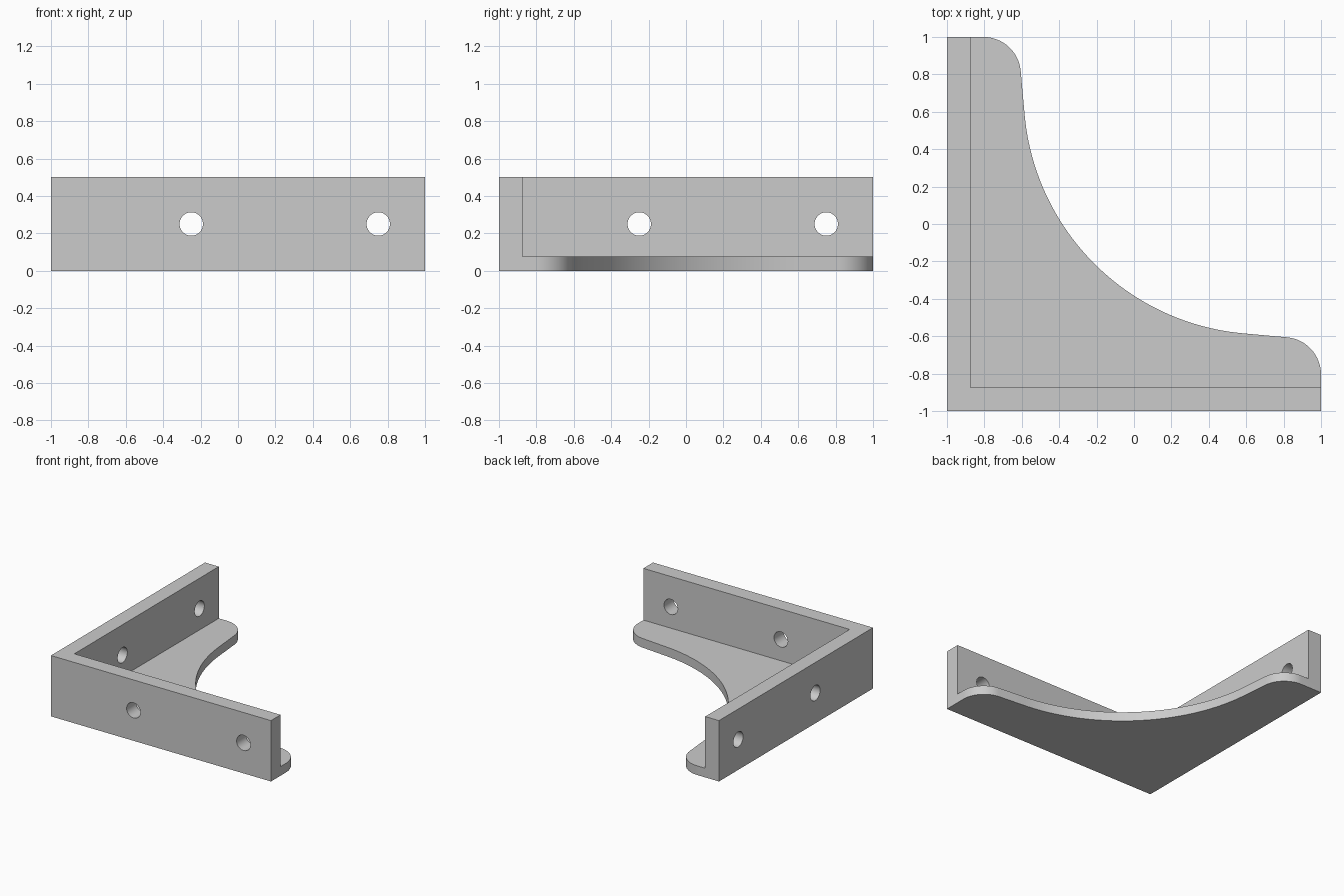
import bpy, bmesh
from math import radians, degrees, cos, sin, asin, pi
from mathutils import Matrix, Vector

cube = bpy.data.objects.get("Cube")
if cube:
    bpy.data.objects.remove(cube, do_unlink=True)

HEIGHT, WALL, PLATE = 0.5, 0.125, 0.075
HOLE_R, HOLE_Z = 0.0625, 0.25

grey = bpy.data.materials.new("plain_grey")
grey.use_nodes = True
colour = (0.6, 0.6, 0.6, 1)
grey.diffuse_color = colour
grey.node_tree.nodes["Principled BSDF"].inputs["Base Color"].default_value = colour


def arc(cx, cy, r, start, end, steps):
    angles = [radians(start + (end - start) * i / steps) for i in range(steps + 1)]
    return [(cx + r * cos(a), cy + r * sin(a)) for a in angles]


def add_object(name, bm):
    bmesh.ops.recalc_face_normals(bm, faces=bm.faces)
    mesh = bpy.data.meshes.new(name)
    bm.to_mesh(mesh)
    bm.free()
    obj = bpy.data.objects.new(name, mesh)
    bpy.context.collection.objects.link(obj)
    return obj


def prism(name, outline, z0, z1):
    bm = bmesh.new()
    face = bm.faces.new([bm.verts.new((x, y, z0)) for x, y in outline])
    top = bmesh.ops.extrude_face_region(bm, geom=[face])["geom"]
    verts = [v for v in top if isinstance(v, bmesh.types.BMVert)]
    bmesh.ops.translate(bm, verts=verts, vec=(0, 0, z1 - z0))
    return add_object(name, bm)


def hole_cutter(name, location, axis):
    bm = bmesh.new()
    turn = Vector((0, 0, 1)).rotation_difference(Vector(axis)).to_matrix().to_4x4()
    bmesh.ops.create_cone(bm, cap_ends=True, segments=48, radius1=HOLE_R, radius2=HOLE_R,
                          depth=0.4, matrix=Matrix.Translation(location) @ turn)
    return add_object(name, bm)


# Outline: rounded tip, then half of the concave edge, mirrored across the diagonal
slope = degrees(asin(0.093))
half = arc(0.8, -0.805, 0.2, 0, 90 - slope, 16)
half += arc(0.7, 0.7, 1.29, 270 - slope, 225, 24)
edge = half + [(y, x) for x, y in reversed(half[:-1])]
outline = [(-1, -1), (1, -1)] + edge + [(-1, 1)]
bracket = prism("corner_bracket", outline, 0, HEIGHT)

# Cut the pocket that leaves two walls on a thin gusset plate
inner = WALL - 1
cutters = [prism("pocket_cutter", [(inner, inner), (2, inner), (2, 2), (inner, 2)], PLATE, 1)]

# Screw holes, two through each wall
mid = WALL / 2 - 1
for p in (-0.25, 0.75):
    cutters.append(hole_cutter("front_hole_cutter", (p, mid, HOLE_Z), (0, 1, 0)))
    cutters.append(hole_cutter("side_hole_cutter", (mid, p, HOLE_Z), (1, 0, 0)))

for cutter in cutters:
    cutter.hide_render = True
    mod = bracket.modifiers.new("cut", 'BOOLEAN')
    mod.operation = 'DIFFERENCE'
    mod.solver = 'EXACT'
    mod.object = cutter

# Bake the cuts and remove the cutters
depsgraph = bpy.context.evaluated_depsgraph_get()
result = bpy.data.meshes.new_from_object(bracket.evaluated_get(depsgraph))
bracket.modifiers.clear()
bracket.data = result
for cutter in cutters:
    bpy.data.objects.remove(cutter, do_unlink=True)

result.materials.clear()
result.materials.append(grey)
for poly in result.polygons:
    poly.material_index = 0

# Smooth the curved edges, keep the corners crisp
bpy.ops.object.select_all(action='DESELECT')
bracket.select_set(True)
bpy.context.view_layer.objects.active = bracket
bpy.ops.object.shade_smooth_by_angle(angle=pi / 6)
